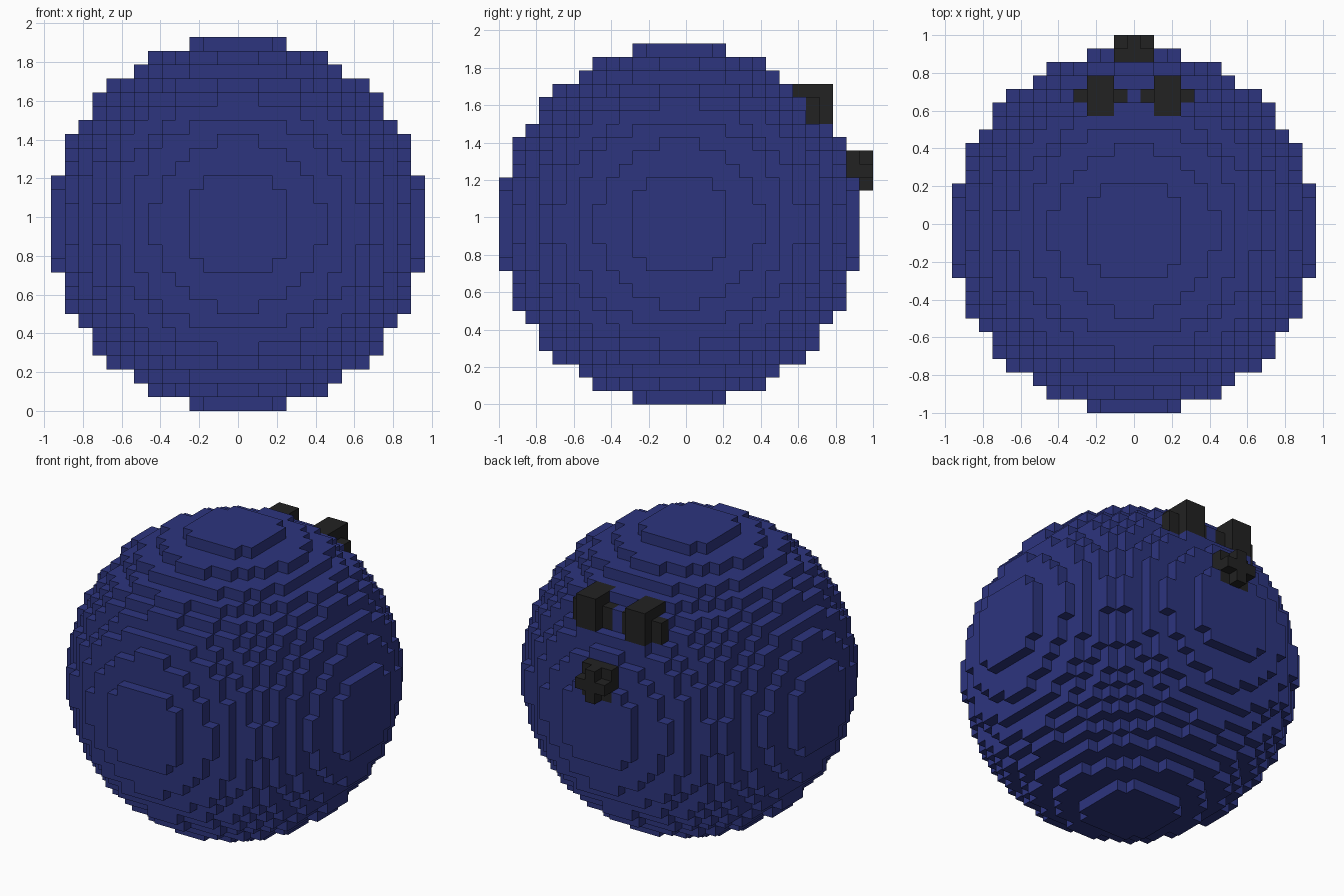
import bpy
from mathutils import Vector

cube = bpy.data.objects.get("Cube")
if cube:
    bpy.data.objects.remove(cube, do_unlink=True)

S = 2 / 28                                  # edge length of one block
CENTRE = Vector((0, -S / 2, 13.5 * S))      # centre of the ball
RADIUS = 13.5                               # ball radius in blocks


def material(name, rgb):
    m = bpy.data.materials.new(name)
    m.use_nodes = True
    m.diffuse_color = (*rgb, 1)
    m.node_tree.nodes["Principled BSDF"].inputs["Base Color"].default_value = (*rgb, 1)
    return m


def ball(centre, radius):
    """Block cells whose centres lie inside a sphere."""
    n = int(radius)
    r = range(-n, n + 1)
    return {(centre[0] + i, centre[1] + j, centre[2] + k)
            for i in r for j in r for k in r
            if i * i + j * j + k * k <= radius * radius}


def box(xs, ys, zs):
    return {(i, j, k) for i in xs for j in ys for k in zs}


def build(name, cells, solid, mat):
    """Mesh the faces of the cells that are not covered by the solid."""
    verts, faces = {}, []
    for cell in sorted(cells):
        for axis in range(3):
            for side in (-1, 1):
                near = list(cell)
                near[axis] += side
                if tuple(near) in solid:
                    continue
                u, v = (axis + 1) % 3, (axis + 2) % 3
                quad = []
                for a, b in ((-1, -1), (1, -1), (1, 1), (-1, 1)):
                    p = [2 * c for c in cell]
                    p[axis] += side
                    p[u] += a
                    p[v] += b
                    quad.append(verts.setdefault(tuple(p), len(verts)))
                faces.append(quad if side > 0 else quad[::-1])
    mesh = bpy.data.meshes.new(name)
    mesh.from_pydata([CENTRE + Vector(p) * S / 2 for p in verts], [], faces)
    mesh.materials.append(mat)
    ob = bpy.data.objects.new(name, mesh)
    bpy.context.collection.objects.link(ob)


blue = material("deep blue", (0.026, 0.035, 0.21))
black = material("soft black", (0.016, 0.016, 0.016))

# Eyes: an upright block with a lower nub on each side, mirrored across x
left_eye = box((2, 3), (9, 10, 11), (8, 9, 10)) | box((1, 4), (10,), (8, 9))
right_eye = {(-i, j, k) for i, j, k in left_eye}

# Nose: a small rounded cluster of blocks
nose = ball((0, 13, 4), 1.5)

# Body: a large ball of blocks, leaving room for the face parts
details = left_eye | right_eye | nose
body = ball((0, 0, 0), RADIUS) - details
solid = body | details

build("ball_body", body, solid, blue)
build("left_eye", left_eye, solid, black)
build("right_eye", right_eye, solid, black)
build("nose", nose, solid, black)
